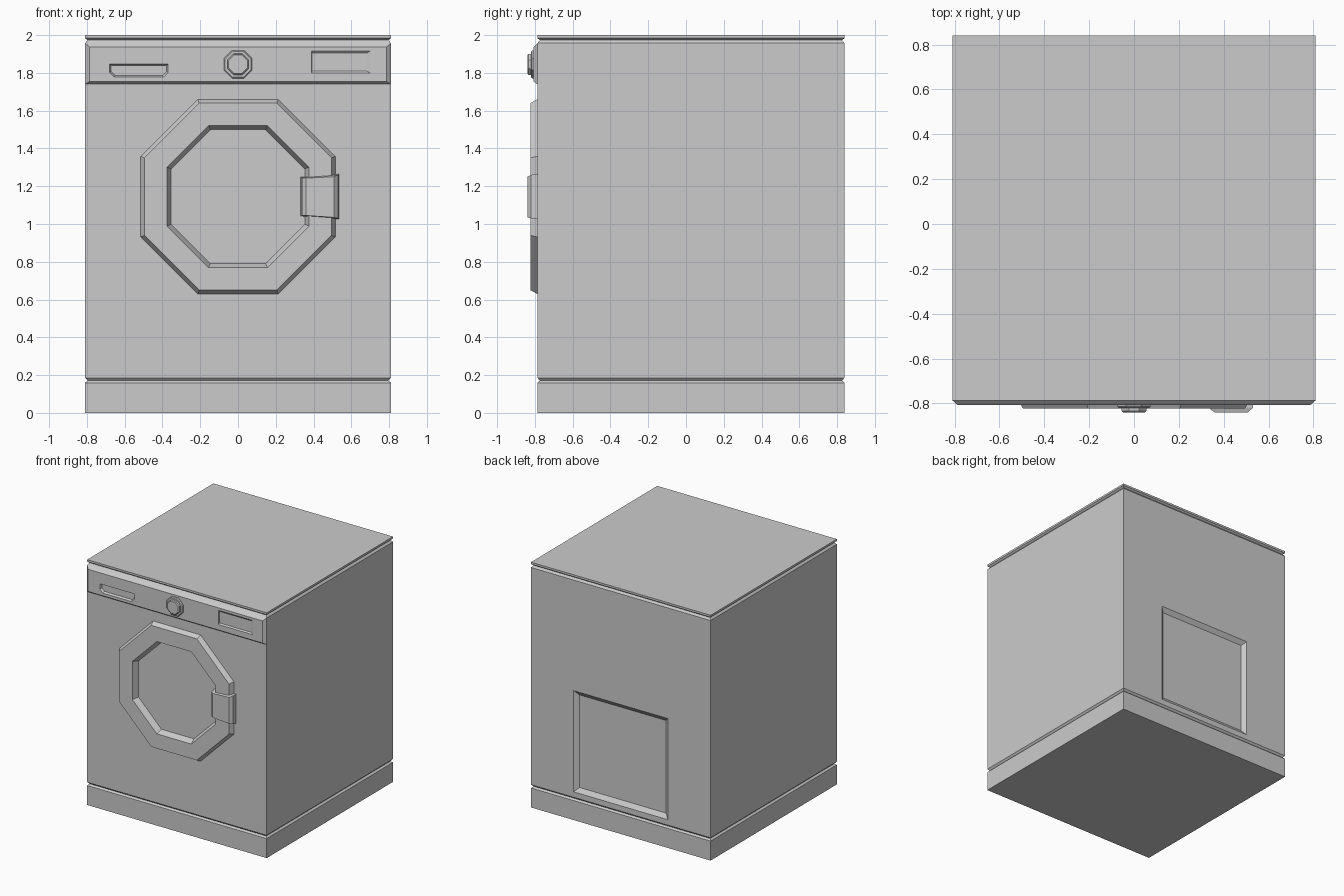
import bpy, bmesh, math

if "Cube" in bpy.data.objects:
    bpy.data.objects.remove(bpy.data.objects["Cube"])

FRONT, BACK, HALF = -0.787, 0.84, 0.81
DOOR_Z, KNOB_Z = 1.145, 1.845


def loft(name, rings):
    """Closed solid skinned through equal-length point rings."""
    bm = bmesh.new()
    loops = [[bm.verts.new(p) for p in ring] for ring in rings]
    for a, b in zip(loops, loops[1:]):
        for i in range(len(a)):
            j = (i + 1) % len(a)
            bm.faces.new((a[i], a[j], b[j], b[i]))
    bm.faces.new(loops[0])
    bm.faces.new(loops[-1])
    bmesh.ops.recalc_face_normals(bm, faces=bm.faces[:])
    mesh = bpy.data.meshes.new(name)
    bm.to_mesh(mesh)
    bm.free()
    ob = bpy.data.objects.new(name, mesh)
    bpy.context.collection.objects.link(ob)
    return ob


def octagon(apothem, zc, y):
    r = apothem / math.cos(math.pi / 8)
    angles = [math.pi / 8 + i * math.pi / 4 for i in range(8)]
    return [(r * math.cos(a), y, zc + r * math.sin(a)) for a in angles]


def rect(x0, x1, z0, z1, y):
    return [(x0, y, z0), (x1, y, z0), (x1, y, z1), (x0, y, z1)]


def tray(x0, x1, z0, z1, c, y):
    """Rectangle with its two lower corners cut off."""
    return [(x0 + c, y, z0), (x1 - c, y, z0), (x1, y, z0 + c),
            (x1, y, z1), (x0, y, z1), (x0, y, z0 + c)]


def cut(cutter, *targets):
    cutter.hide_render = True
    cutter.hide_viewport = False
    cutter.display_type = 'WIRE'
    for ob in targets:
        mod = ob.modifiers.new(cutter.name, 'BOOLEAN')
        mod.operation = 'DIFFERENCE'
        mod.solver = 'EXACT'
        mod.object = cutter


# Cabinet with V-grooves above the plinth and below the lid
levels = [(0, 0), (0.159, 0), (0.171, 0.014), (0.186, 0),
          (1.957, 0), (1.973, 0.014), (1.984, 0), (2, 0)]
cabinet = loft("cabinet", [
    [(-HALF + d, FRONT + d, z), (HALF - d, FRONT + d, z),
     (HALF - d, BACK - d, z), (-HALF + d, BACK - d, z)] for z, d in levels])

# Control panel, bevelled on all sides
PANEL = -0.808
panel = loft("control_panel", [rect(-HALF, HALF, 1.74, 1.957, FRONT),
                               rect(-0.786, 0.786, 1.755, 1.936, PANEL)])

# Door ring
DOOR = -0.824
door = loft("door_ring", [octagon(0.515, DOOR_Z, FRONT),
                          octagon(0.495, DOOR_Z, DOOR)])

# Door window recess
cut(loft("window_cutter", [octagon(0.376, DOOR_Z, DOOR - 0.05),
                           octagon(0.376, DOOR_Z, DOOR),
                           octagon(0.354, DOOR_Z, -0.777)]), door, cabinet)

# Detergent drawer grip recess
cut(loft("drawer_cutter", [tray(-0.68, -0.37, 1.777, 1.846, 0.025, PANEL - 0.05),
                           tray(-0.68, -0.37, 1.777, 1.846, 0.025, PANEL),
                           tray(-0.672, -0.378, 1.785, 1.84, 0.022, -0.79)]), panel)

# Display recess
cut(loft("display_cutter", [rect(0.39, 0.70, 1.80, 1.916, PANEL - 0.05),
                            rect(0.39, 0.70, 1.80, 1.916, PANEL),
                            rect(0.392, 0.68, 1.81, 1.904, -0.798)]), panel)

# Rear service panel recess
cut(loft("rear_cutter", [rect(-0.425, 0.425, 0.23, 1.055, BACK + 0.05),
                         rect(-0.425, 0.425, 0.23, 1.055, BACK),
                         rect(-0.39, 0.39, 0.265, 1.02, BACK - 0.026)]), cabinet)

# Door handle, slightly taller on its outer side
loft("door_handle", [
    [(0.332, -0.78, 1.042), (0.535, -0.78, 1.025),
     (0.535, -0.78, 1.265), (0.332, -0.78, 1.248)],
    [(0.34, -0.826, 1.045), (0.53, -0.82, 1.03),
     (0.53, -0.82, 1.26), (0.34, -0.826, 1.245)],
    [(0.36, -0.84, 1.045), (0.508, -0.84, 1.035),
     (0.508, -0.84, 1.25), (0.36, -0.84, 1.243)]])

# Dial base and dial knob
loft("dial_base", [octagon(0.075, KNOB_Z, PANEL + 0.005),
                   octagon(0.074, KNOB_Z, -0.814), octagon(0.068, KNOB_Z, -0.82)])
loft("dial_knob", [octagon(0.057, KNOB_Z, -0.815),
                   octagon(0.055, KNOB_Z, -0.834), octagon(0.049, KNOB_Z, -0.84)])
